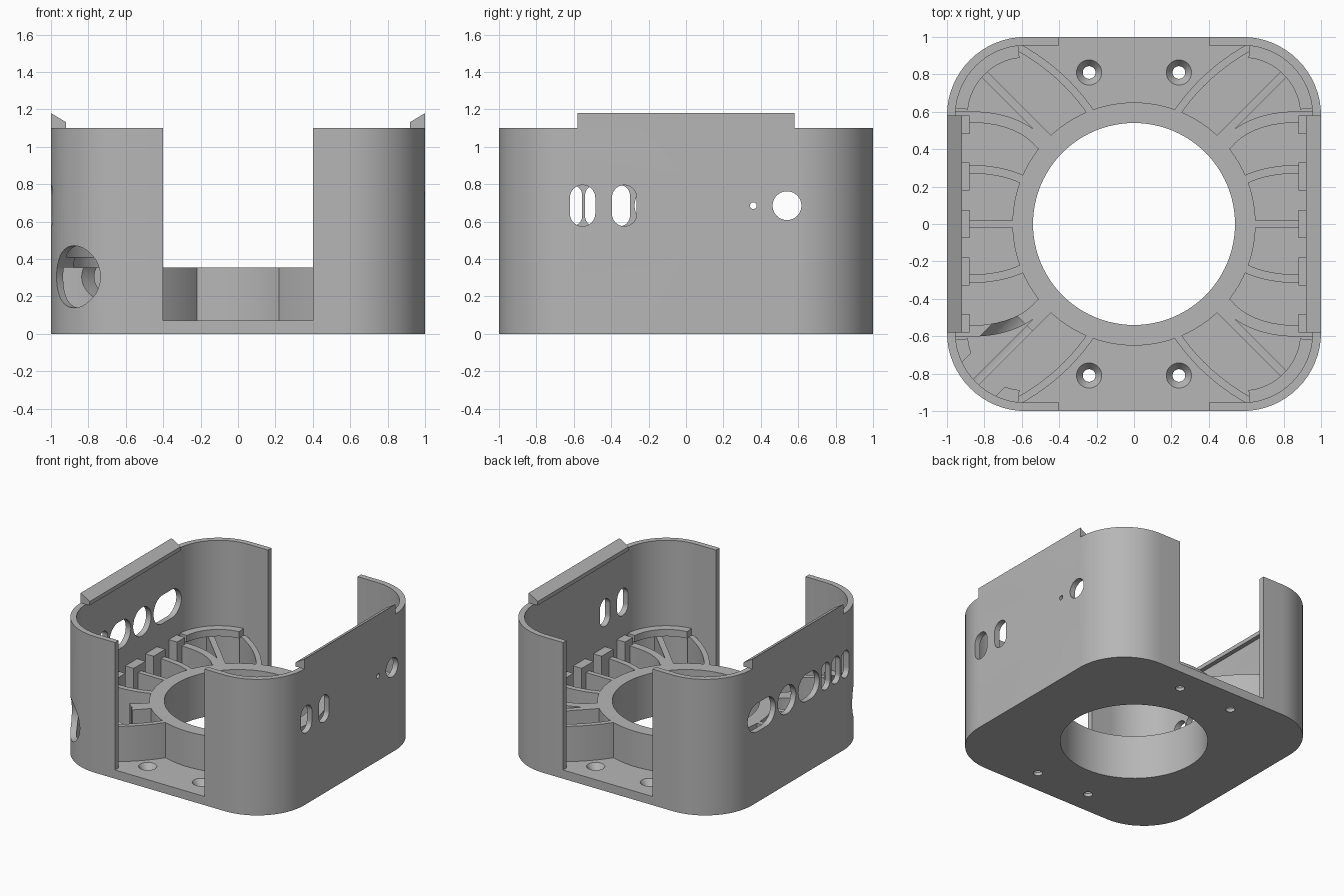
import bpy, bmesh, math
from mathutils import Matrix, Vector

cube = bpy.data.objects.get("Cube")
if cube:
    bpy.data.objects.remove(cube)

grey = bpy.data.materials.new("plain grey")
grey.use_nodes = True
grey.diffuse_color = (0.47, 0.47, 0.47, 1)
grey.node_tree.nodes["Principled BSDF"].inputs["Base Color"].default_value = (0.47, 0.47, 0.47, 1)

FLOOR, GRILLE, RIM = 0.07, 0.355, 1.1
WALL = 0.045
HOLE_Z = 0.685


def arc(r, start, end, n, cx=0, cy=0):
    steps = [math.radians(start + (end - start) * i / n) for i in range(n + 1)]
    return [(cx + r * math.cos(a), cy + r * math.sin(a)) for a in steps]


def circle(r, n=48):
    return arc(r, 0, 360, n)[:-1]


def rounded(hx, hy, r, n=16):
    """Rounded rectangle from half sizes and corner radius."""
    pts = []
    for k, (sx, sy) in enumerate([(1, 1), (-1, 1), (-1, -1), (1, -1)]):
        pts += arc(r, 90 * k, 90 * k + 90, n, sx * (hx - r), sy * (hy - r))
    clean = []
    for p in pts:
        if not clean or math.dist(p, clean[-1]) > 1e-5:
            clean.append(p)
    if math.dist(clean[0], clean[-1]) < 1e-5:
        clean.pop()
    return clean


def prism(name, pts, z0, z1, matrix=None, top_scale=1):
    """Closed outline extruded along z, then placed by a matrix."""
    bm = bmesh.new()
    low = [bm.verts.new((x, y, z0)) for x, y in pts]
    high = [bm.verts.new((x * top_scale, y * top_scale, z1)) for x, y in pts]
    bm.faces.new(low[::-1])
    bm.faces.new(high)
    for i in range(len(pts)):
        j = (i + 1) % len(pts)
        bm.faces.new((low[i], low[j], high[j], high[i]))
    if matrix:
        bm.transform(matrix)
    bmesh.ops.recalc_face_normals(bm, faces=bm.faces)
    mesh = bpy.data.meshes.new(name)
    bm.to_mesh(mesh)
    bm.free()
    mesh.materials.append(grey)
    ob = bpy.data.objects.new(name, mesh)
    bpy.context.collection.objects.link(ob)
    return ob


def select(ob):
    bpy.ops.object.select_all(action='DESELECT')
    ob.select_set(True)
    bpy.context.view_layer.objects.active = ob


def cut(ob, cutter, keep=False):
    mod = ob.modifiers.new("cut", 'BOOLEAN')
    mod.operation = 'DIFFERENCE'
    mod.solver = 'EXACT'
    mod.object = cutter
    select(ob)
    bpy.ops.object.modifier_apply(modifier=mod.name)
    if not keep:
        bpy.data.objects.remove(cutter)


def rib_outline(a, mid, b, width):
    """Outline of a curved bar that passes through three points."""
    a, mid, b = Vector(a), Vector(mid), Vector(b)
    ctrl = 2 * mid - (a + b) / 2
    left, right = [], []
    for i in range(11):
        t = i / 10
        p = a * (1 - t) ** 2 + ctrl * 2 * t * (1 - t) + b * t * t
        d = ((ctrl - a) * (1 - t) + (b - ctrl) * t).normalized()
        side = Vector((-d.y, d.x)) * width / 2
        left.append(tuple(p + side))
        right.append(tuple(p - side))
    return left + right[::-1]


parts = []

# Shell: rounded tray with open front and back
shell = prism("shell", rounded(1, 1, 0.42), 0, RIM)
inner = 1 - WALL
cut(shell, prism("inside_cutter", rounded(inner, inner, 0.42 - WALL), FLOOR, 2))
cut(shell, prism("opening_cutter", [(-0.4, -2), (0.4, -2), (0.4, 2), (-0.4, 2)], FLOOR, 2))
cut(shell, prism("fan_hole_cutter", circle(0.54, 96), -1, 1))

# Countersunk screw holes
for sx in (-1, 1):
    for sy in (-1, 1):
        place = Matrix.Translation((sx * 0.24, sy * 0.81, 0))
        cut(shell, prism("screw_cutter", circle(0.034, 24), -1, 1, place))
        cut(shell, prism("sink_cutter", circle(0.034, 32), 0.025, 0.08, place, 2.2))

# Port holes in both side walls: side, y, half width, half height
ports = [(1, -0.553, 0.068, 0.11), (1, -0.33, 0.066, 0.11),
         (1, 0.36, 0.018, 0.018), (1, 0.54, 0.077, 0.077),
         (-1, 0.46, 0.175, 0.115), (-1, 0.14, 0.115, 0.115), (-1, -0.14, 0.135, 0.11),
         (-1, -0.355, 0.055, 0.11), (-1, -0.485, 0.055, 0.11), (-1, -0.61, 0.055, 0.11)]
for side, y, hw, hh in ports:
    place = Matrix.Translation((side, y, HOLE_Z)) @ Matrix.Rotation(math.pi / 2, 4, 'Y')
    cut(shell, prism("port_cutter", rounded(hh, hw, min(hw, hh), 10), -0.2, 0.2, place))
parts.append(shell)

# Slanted lips on top of the side walls
for side, label in ((1, "left"), (-1, "right")):
    profile = [(side * x, z) for x, z in
               [(1, RIM), (1, 1.18), (0.92, 1.132), (0.92, RIM)]]
    parts.append(prism(label + "_lip", profile, -0.58, 0.58, Matrix.Rotation(math.pi / 2, 4, 'X')))

# Fan ring
ring = prism("fan_ring", circle(0.65, 96), FLOOR - 0.01, GRILLE)
cut(ring, prism("ring_cutter", circle(0.54, 96), -1, 1))
parts.append(ring)

# Curved grille ribs and corner ledges, repeated in four quarters
ribs = {
    "side_rib": ((0.59, 0.235), (0.76, 0.285), (0.97, 0.29), 0.045),
    "petal_rib": ((0.49, 0.42), (0.68, 0.545), (0.97, 0.57), 0.06),
    "diagonal_rib": ((0.43, 0.43), (0.6, 0.6), (0.86, 0.86), 0.045),
    "frame_rib": ((0.22, 0.58), (0.4, 0.79), (0.635, 0.955), 0.04),
}
ledge = arc(0.385, 6, 84, 16, 0.58, 0.58) + arc(0.31, 84, 6, 16, 0.58, 0.58)
quarter_parts = []
for sx in (-1, 1):
    for sy in (-1, 1):
        label = ("front_" if sy < 0 else "back_") + ("left_" if sx > 0 else "right_")
        made = []
        for name, (a, mid, b, w) in ribs.items():
            pts = [(sx * x, sy * y) for x, y in rib_outline(a, mid, b, w)]
            made.append(prism(label + name, pts, FLOOR - 0.01, GRILLE))
        pts = [(sx * x, sy * y) for x, y in ledge]
        made.append(prism(label + "corner_ledge", pts, GRILLE, 0.41))
        parts += made
        if sx < 0 and sy < 0:
            quarter_parts = made

# Middle ribs and wall tabs
for side, label in ((1, "left"), (-1, "right")):
    pts = [(side * x, y) for x, y in rib_outline((0.6, 0), (0.8, 0), (0.97, 0), 0.04)]
    parts.append(prism(label + "_middle_rib", pts, FLOOR - 0.01, GRILLE))
    for y, half in ((0.53, 0.05), (0.255, 0.075), (0, 0.075), (-0.255, 0.075), (-0.53, 0.05)):
        pts = [(side * 0.88, y - half), (side * 0.97, y - half),
               (side * 0.97, y + half), (side * 0.88, y + half)]
        parts.append(prism(label + "_wall_tab", pts, FLOOR - 0.01, 0.41))

# Diagonal cable hole through the front right corner
aim = Vector((-1, -1, 0)).normalized()
place = Matrix.Translation((0, 0, 0.305)) @ aim.to_track_quat('Z', 'Y').to_matrix().to_4x4()
cable = prism("cable_cutter", circle(0.166), 0.79, 1.6, place)
for ob in quarter_parts + [shell]:
    cut(ob, cable, keep=True)
bpy.data.objects.remove(cable)

# Smooth curved walls, sharp edges
for ob in parts:
    select(ob)
    bpy.ops.object.shade_smooth_by_angle(angle=math.radians(30))
